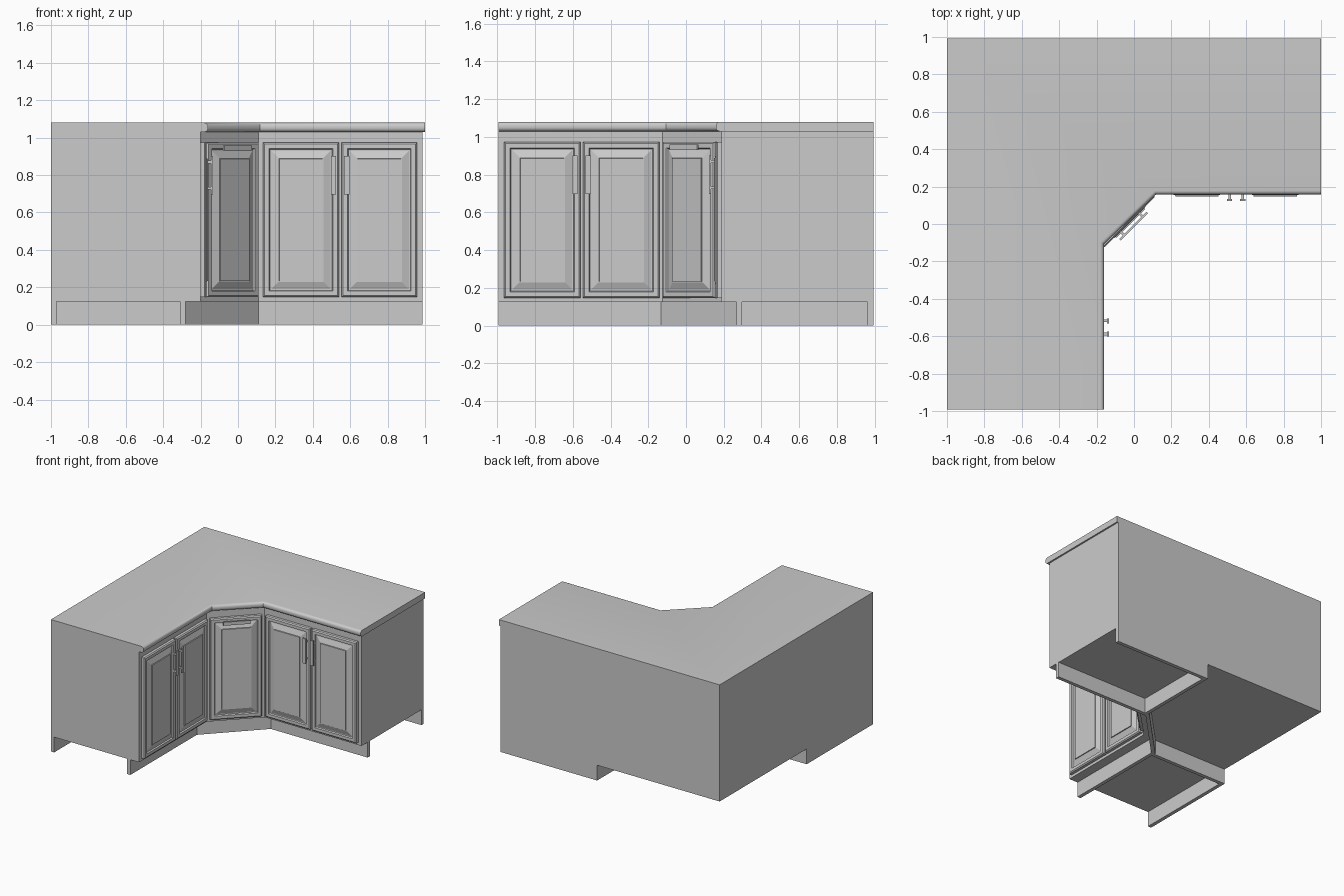
import bpy, bmesh, math
from mathutils import Matrix, Vector

if "Cube" in bpy.data.objects:
    bpy.data.objects.remove(bpy.data.objects["Cube"])


def finish(name, bm, matrix=None, smooth=False):
    bmesh.ops.recalc_face_normals(bm, faces=bm.faces)
    mesh = bpy.data.meshes.new(name)
    bm.to_mesh(mesh)
    bm.free()
    ob = bpy.data.objects.new(name, mesh)
    bpy.context.collection.objects.link(ob)
    if matrix:
        ob.matrix_world = matrix
    if smooth:
        bpy.ops.object.select_all(action='DESELECT')
        ob.select_set(True)
        bpy.context.view_layer.objects.active = ob
        bpy.ops.object.shade_smooth_by_angle(angle=math.radians(30))
    return ob


def prism(name, pts, z0, z1, nose=()):
    """Extruded footprint; edges joining points listed in nose get rounded."""
    bm = bmesh.new()
    lo = [bm.verts.new((x, y, z0)) for x, y in pts]
    hi = [bm.verts.new((x, y, z1)) for x, y in pts]
    n = len(pts)
    bm.faces.new(lo)
    bm.faces.new(hi)
    for i in range(n):
        j = (i + 1) % n
        bm.faces.new((lo[i], lo[j], hi[j], hi[i]))
    bmesh.ops.recalc_face_normals(bm, faces=bm.faces)
    if nose:
        rows = ([lo[i] for i in nose], [hi[i] for i in nose])
        edges = [e for e in bm.edges if any(all(v in r for v in e.verts) for r in rows)]
        bmesh.ops.bevel(bm, geom=edges, offset=0.021, segments=5, profile=0.5,
                        affect='EDGES')
    return finish(name, bm, smooth=bool(nose))


def add_box(bm, size, loc):
    m = Matrix.Translation(loc) @ Matrix.Diagonal((*size, 1))
    bmesh.ops.create_cube(bm, size=1, matrix=m)


# (inset, distance out from the carcass) steps across the door moulding
DOOR_PROFILE = [(0, 0), (0, .022), (.008, .03), (.032, .03), (.037, .019),
                (.044, .019), (.082, .033), (.086, .033), (.087, .040)]


def door(name, width, matrix):
    bm = bmesh.new()
    rings = []
    for inset, out in DOOR_PROFILE:
        x, z0, z1 = width / 2 - inset, .147 + inset, .974 - inset
        rings.append([bm.verts.new((a, -out, b))
                      for a, b in ((-x, z0), (x, z0), (x, z1), (-x, z1))])
    for a, b in zip(rings, rings[1:]):
        for i in range(4):
            j = (i + 1) % 4
            bm.faces.new((a[i], a[j], b[j], b[i]))
    bm.faces.new(rings[0])
    bm.faces.new(rings[-1])
    finish(name, bm, matrix)


def handle(name, x, z, matrix, turn=0):
    """Flat bar on two posts, upright unless turned."""
    bm = bmesh.new()
    add_box(bm, (.028, .011, .205), (0, -.060, 0))
    for s in (-1, 1):
        add_box(bm, (.014, .03, .014), (0, -.042, s * .07))
    local = Matrix.Translation((x, 0, z)) @ Matrix.Rotation(turn, 4, 'Y')
    finish(name, bm, matrix @ local)


def facing(x, y, degrees):
    return Matrix.Translation((x, y, 0)) @ Matrix.Rotation(math.radians(degrees), 4, 'Z')


B = .993
# carcass and countertop
prism("cabinet_body", [(-1, -B), (-.2, -B), (-.2, -.125), (.11, .188),
                       (.987, .188), (.987, B), (-1, B)], .125, 1.03)
prism("countertop", [(-1, -B), (-.16, -B), (-.16, -.107), (.118, .158),
                     (1, .158), (1, B), (-1, B)], 1.03, 1.08, nose=(1, 2, 3, 4))

# toe kicks: bent front board, then rear and cross boards under each wing
prism("front_toe_kick", [(-.28, -B), (-.28, -.133), (.11, .267), (.987, .267),
                         (.987, .297), (.098, .297), (-.31, -.121), (-.31, -B)], 0, .125)
for name, x0, x1, y0, y1 in (
        ("right_rear_toe_kick", .11, .987, .963, B),
        ("right_cross_toe_kick", .11, .14, .297, .963),
        ("left_rear_toe_kick", -1, -.97, -B, -.133),
        ("left_cross_toe_kick", -.97, -.31, -.163, -.133)):
    prism(name, [(x0, y0), (x1, y0), (x1, y1), (x0, y1)], 0, .125)

# paired doors on both wings, handles beside the meeting stiles
for wing, frame in (("right", facing(.546, .188, 0)), ("left", facing(-.2, -.553, 90))):
    for side, s in (("a", -1), ("b", 1)):
        door(f"{wing}_door_{side}", .405, frame @ Matrix.Translation((s * .2095, 0, 0)))
        handle(f"{wing}_handle_{side}", s * .035, .80, frame)

# angled corner door with a level handle
corner = facing(-.045, .0315, 45)
door("corner_door", .392, corner)
handle("corner_handle", 0, .945, corner, math.pi / 2)
